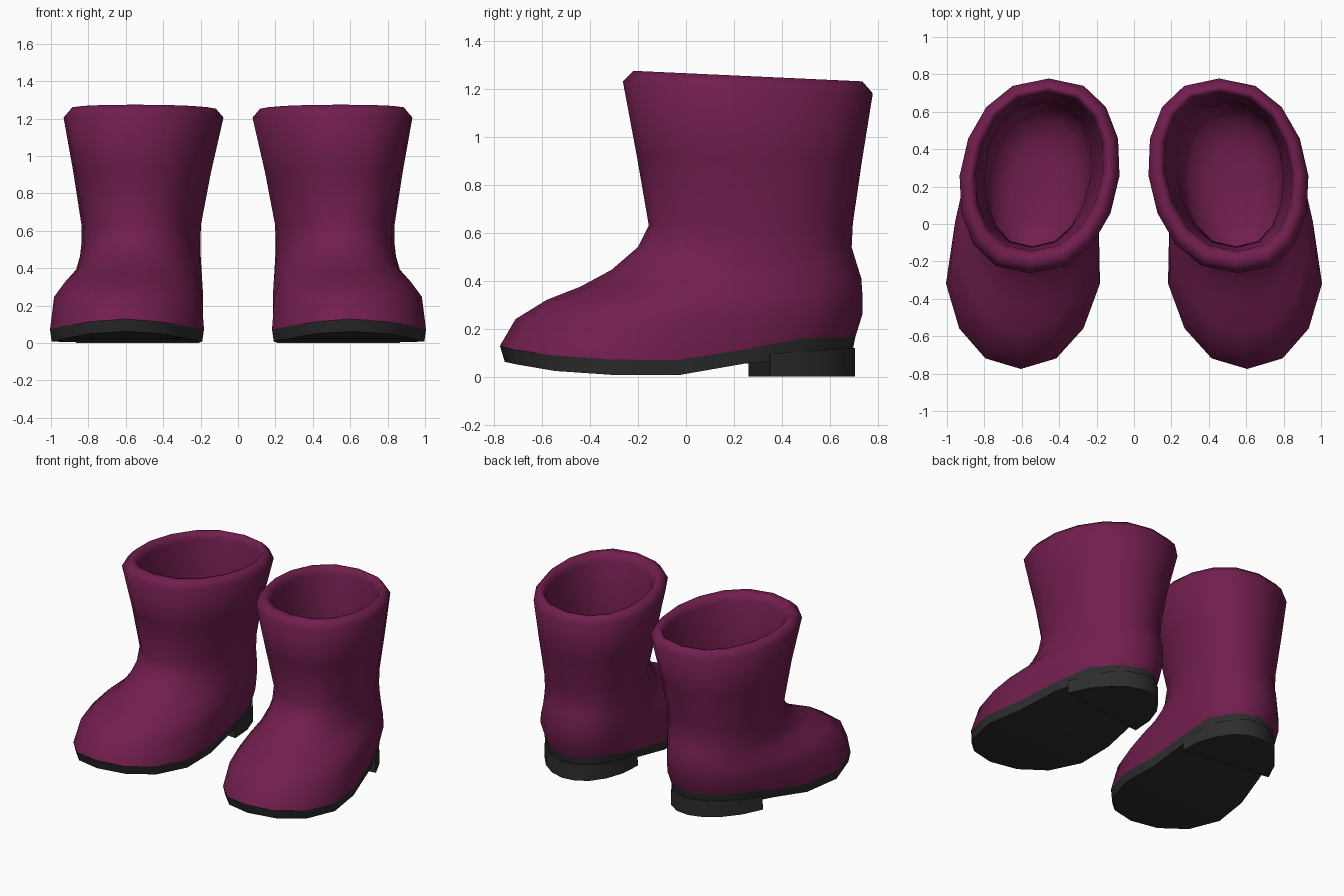
import bpy, bmesh, math

if "Cube" in bpy.data.objects:
    bpy.data.objects.remove(bpy.data.objects["Cube"])

N = 16


def material(name, rgb):
    m = bpy.data.materials.new(name)
    m.diffuse_color = (*rgb, 1)
    m.use_nodes = True
    m.node_tree.nodes["Principled BSDF"].inputs["Base Color"].default_value = m.diffuse_color
    return m


plum = material("plum rubber", (0.165, 0.013, 0.076))
black = material("black sole", (0.026, 0.026, 0.026))


def lerp(a, b, u):
    return a + (b - a) * u


def curve(pts, y):
    for (y0, z0), (y1, z1) in zip(pts, pts[1:]):
        if y <= y1:
            return lerp(z0, z1, max(0, (y - y0) / (y1 - y0)))
    return pts[-1][1]


# side-view lines of the sole: welt above, ground contact below
WELT = [(-.78, .13), (-.7, .108), (-.5, .082), (-.2, .065), (0, .07),
        (.2, .1), (.33, .138), (.47, .16), (.72, .165)]
GROUND = [(-.76, .063), (-.62, .033), (-.43, .01), (-.1, .004), (.02, .008),
          (.15, .035), (.27, .06), (.7, .09)]


def point(t, yf, yb, wf, wb, cf, cb, pinch=0.0, p=0.85, bend=1):
    """One outline point; t=0 is the toe side, t=pi the heel side."""
    u = (1 - math.cos(t)) / 2
    w = lerp(wf, wb, u) * (1 - pinch * math.exp(-((u - .6) / .17) ** 2))
    s = math.sin(t)
    x = lerp(cf, cb, u ** bend) + math.copysign(abs(s) ** p, s) * w
    return x, lerp(yf, yb, u), u


def ring(shape, zf=None, zb=None, line=None):
    out = []
    for i in range(N):
        x, y, u = point(math.tau * i / N, *shape)
        out.append((x, y, curve(line, y) if line else lerp(zf, zb, u)))
    return out


def build(name, rings, mat, angle, cap_top=False, cap_bottom=False):
    """Loft rings, cap with cross strips, mirror to make the pair."""
    bm = bmesh.new()
    rows = [[bm.verts.new(c) for c in r] for r in rings]
    n = len(rows[0])
    for a, b in zip(rows, rows[1:]):
        for i in range(n):
            j = (i + 1) % n
            bm.faces.new((a[i], a[j], b[j], b[i]))

    def cap(r, flip, first):
        # first=0: row starts on a single tip point; first=1: on a pair
        for i in range(n // 2):
            ids = (i, i + 1, n - i - 1 - first, (n - i - first) % n)
            ids = list(dict.fromkeys(ids))
            if len(ids) > 2:
                vs = [r[k] for k in ids]
                bm.faces.new(vs[::-1] if flip else vs)
            if i + 1 >= n - i - 2 - first:
                break
    first = 0 if n == N else 1
    if cap_top:
        cap(rows[-1], False, first)
    if cap_bottom:
        cap(rows[0], True, first)
    me = bpy.data.meshes.new(name)
    bm.to_mesh(me)
    bm.free()
    me.materials.append(mat)
    ob = bpy.data.objects.new(name, me)
    bpy.context.collection.objects.link(ob)
    bpy.ops.object.select_all(action='DESELECT')
    ob.select_set(True)
    bpy.context.view_layer.objects.active = ob
    bpy.ops.object.shade_smooth_by_angle(angle=math.radians(angle))
    mod = ob.modifiers.new("pair", 'MIRROR')
    mod.use_mirror_merge = False
    return ob


# boot upper: foot, ankle, shaft, rolled rim, then lining down to the insole
SOLE_SHAPE = (-.775, .705, .475, .385, .605, .485, .14, .95, 2)
upper = [
    ring(SOLE_SHAPE, line=WELT),
    ring((-.71, .735, .44, .395, .60, .485, .11, .9, 2), .24, .26),
    ring((-.58, .735, .375, .38, .59, .485, .05, .87, 1.6), .32, .34),
    ring((-.44, .73, .315, .36, .58, .485, .02), .375, .41),
    ring((-.31, .708, .29, .35, .565, .485), .445, .48),
    ring((-.20, .69, .29, .342, .555, .485), .54, .54),
    ring((-.155, .695, .305, .335, .55, .485), .63, .64),
    ring((-.205, .733, .36, .375, .545, .48), .92, .9),
    ring((-.263, .778, .425, .43, .555, .455), 1.23, 1.18),
    ring((-.22, .735, .385, .39, .55, .46), 1.274, 1.23),
    ring((-.17, .715, .355, .36, .55, .46), 1.268, 1.225),
    ring((-.145, .70, .335, .345, .55, .46), 1.22, 1.18),
    ring((-.125, .66, .30, .325, .545, .475), .85, .85),
    ring((-.12, .645, .27, .30, .545, .485), .6, .55),
    ring((-.18, .64, .26, .295, .55, .49), .42, .36),
    ring((-.15, .56, .22, .24, .555, .50), .30, .26),
    ring((-.02, .42, .12, .13, .55, .51), .24, .22),
]
build("boot_upper", upper, plum, 180, cap_top=True)

# sole
sole_bottom = (-.755, .69, .465, .375, .605, .485, .14, .95, 2)
build("sole", [ring(sole_bottom, line=GROUND), ring(SOLE_SHAPE, line=WELT)],
      black, 40, cap_top=True, cap_bottom=True)

# heel block: rear part of the sole outline, with a slanted front face
t_out = math.acos(1 - 2 * (.35 + .775) / 1.48)
t_in = math.tau - math.acos(1 - 2 * (.26 + .775) / 1.48)
plan = [point(lerp(t_out, t_in, k / 9), *SOLE_SHAPE)[:2] for k in range(10)]
heel = [[(x, y, 0) for x, y in plan],
        [(lerp(.5, x, .985), y, curve(GROUND, y) + .03) for x, y in plan]]
build("heel", heel, black, 30, cap_top=True, cap_bottom=True)
